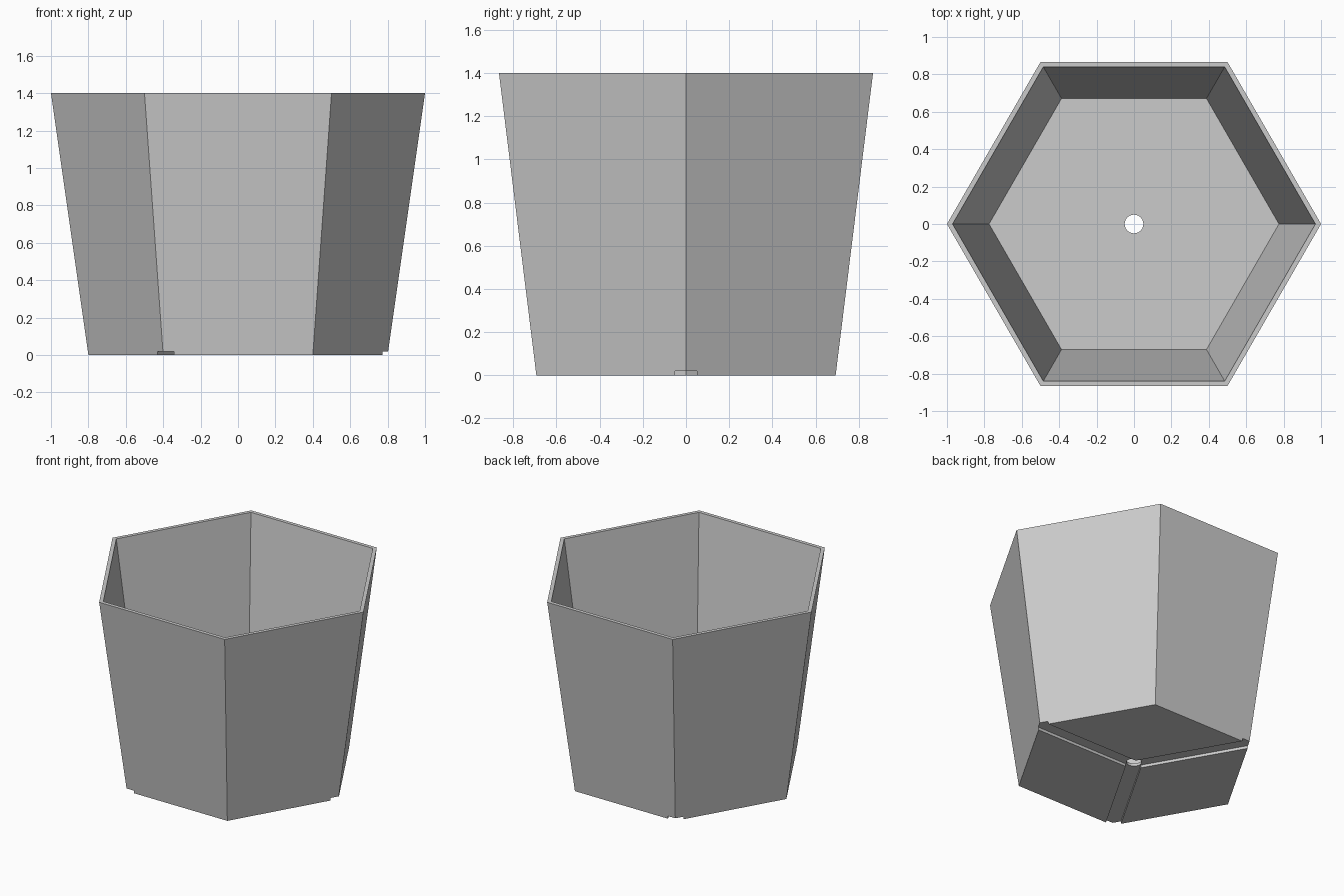
import bpy
import bmesh
import math
from mathutils import Matrix

cube = bpy.data.objects.get("Cube")
if cube:
    bpy.data.objects.remove(cube, do_unlink=True)

SIDES = 6
HEIGHT = 1.4
FLOOR = 0.04
GROOVE_WIDTH = 0.1
GROOVE_DEPTH = 0.02

grey = bpy.data.materials.new("plain grey")
grey.use_nodes = True
colour = (0.6, 0.6, 0.6, 1)
grey.diffuse_color = colour
grey.node_tree.nodes["Principled BSDF"].inputs["Base Color"].default_value = colour


def make_object(name, bm):
    bmesh.ops.recalc_face_normals(bm, faces=bm.faces)
    mesh = bpy.data.meshes.new(name)
    bm.to_mesh(mesh)
    bm.free()
    mesh.materials.append(grey)
    obj = bpy.data.objects.new(name, mesh)
    bpy.context.collection.objects.link(obj)
    return obj


def cut(target, cutter):
    cutter.hide_render = True
    mod = target.modifiers.new("cut", "BOOLEAN")
    mod.operation = "DIFFERENCE"
    mod.solver = "EXACT"
    mod.object = cutter
    bpy.ops.object.select_all(action="DESELECT")
    bpy.context.view_layer.objects.active = target
    target.select_set(True)
    bpy.ops.object.modifier_apply(modifier=mod.name)
    bpy.data.objects.remove(cutter, do_unlink=True)


# Tapered hexagonal pot: outer wall, rim, inner wall and floor
bm = bmesh.new()
rings = []
for radius, z in [(0.8, 0), (1, HEIGHT), (0.97, HEIGHT), (0.775, FLOOR)]:
    angles = [math.tau * i / SIDES for i in range(SIDES)]
    rings.append([bm.verts.new((radius * math.cos(a), radius * math.sin(a), z)) for a in angles])
for low, high in zip(rings, rings[1:]):
    for i in range(SIDES):
        j = (i + 1) % SIDES
        bm.faces.new((low[i], low[j], high[j], high[i]))
bm.faces.new(rings[0])
bm.faces.new(rings[-1])
pot = make_object("planter_pot", bm)

# Round drain hole in the middle of the floor
bm = bmesh.new()
bmesh.ops.create_cone(bm, cap_ends=True, segments=32, radius1=0.05, radius2=0.05, depth=0.4)
cut(pot, make_object("drain_hole_cutter", bm))

# Three drain grooves under the base, from the hole to every other corner
for k in range(3):
    bm = bmesh.new()
    shape = Matrix.Diagonal((1, GROOVE_WIDTH, 2 * GROOVE_DEPTH, 1))
    move = Matrix.Translation((0.5, 0, 0))
    turn = Matrix.Rotation(math.tau * k / 3, 4, "Z")
    bmesh.ops.create_cube(bm, size=1, matrix=turn @ move @ shape)
    cut(pot, make_object("drain_groove_cutter", bm))

bpy.ops.object.shade_smooth_by_angle(angle=math.radians(30))
